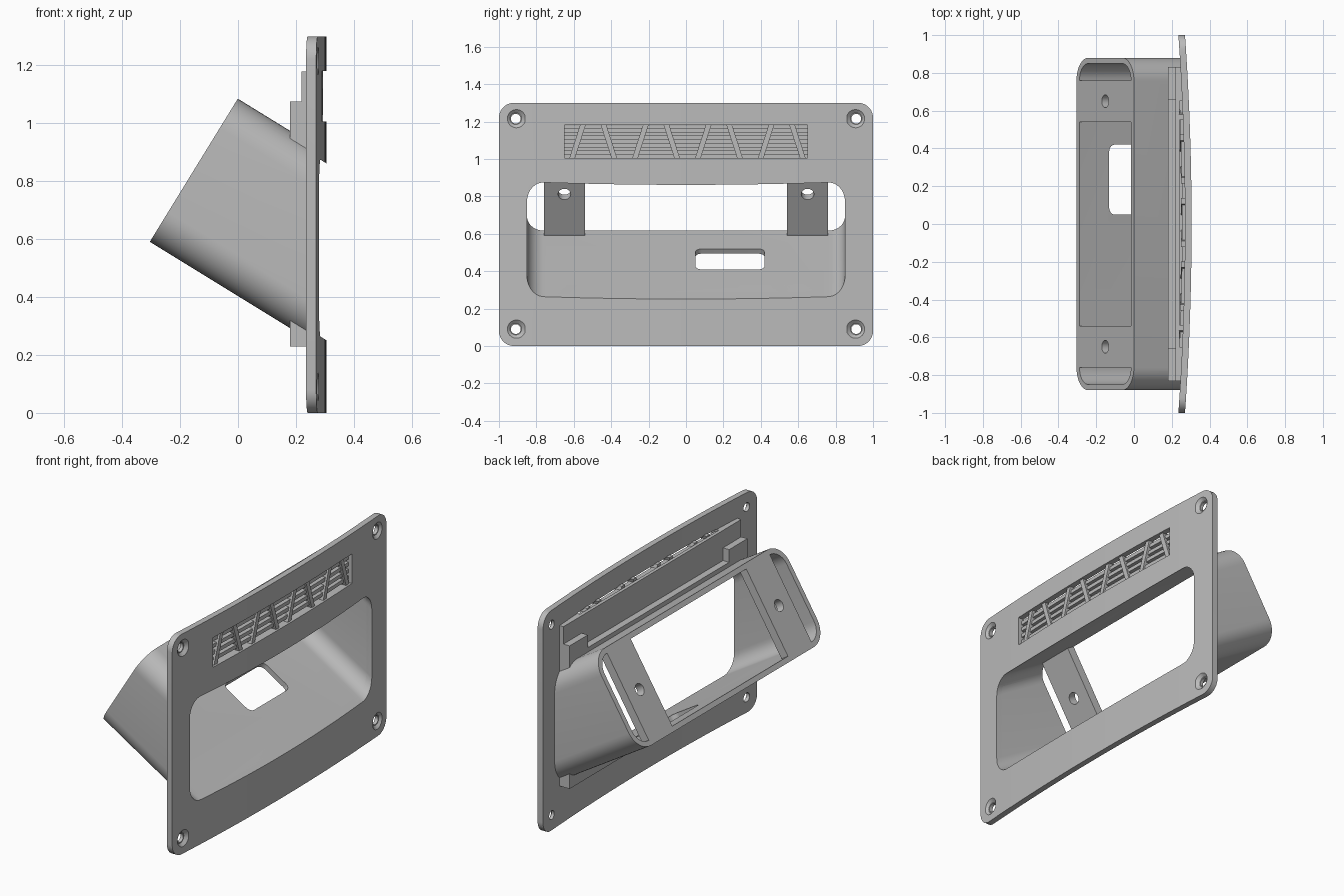
import bpy, bmesh, math
from mathutils import Vector

if "Cube" in bpy.data.objects:
    bpy.data.objects.remove(bpy.data.objects["Cube"], do_unlink=True)

grey = bpy.data.materials.new("plain grey")
grey.use_nodes = True
grey.diffuse_color = (0.5, 0.5, 0.5, 1)
grey.node_tree.nodes["Principled BSDF"].inputs["Base Color"].default_value = (0.5, 0.5, 0.5, 1)

X, Y, Z = Vector((1, 0, 0)), Vector((0, 1, 0)), Vector((0, 0, 1))
O = Vector((0, 0, 0))
# Tilted tunnel frame: depth runs forward and down, rise runs up the rear face
TILT = math.radians(31.6)
DEPTH = Vector((math.cos(TILT), 0, -math.sin(TILT)))
RISE = Vector((math.sin(TILT), 0, math.cos(TILT)))
REAR = Vector((-0.1525, 0, 0.8375))


def prism(name, pts, origin, a, b, w, taper=1.0):
    """Extrude a 2D outline lying in axes a, b along the vector w."""
    bm = bmesh.new()
    low = [bm.verts.new(origin + a * p + b * q) for p, q in pts]
    high = [bm.verts.new(origin + w + (a * p + b * q) * taper) for p, q in pts]
    bm.faces.new(low)
    bm.faces.new(high)
    n = len(pts)
    for i in range(n):
        j = (i + 1) % n
        bm.faces.new((low[i], low[j], high[j], high[i]))
    bmesh.ops.recalc_face_normals(bm, faces=bm.faces)
    me = bpy.data.meshes.new(name)
    bm.to_mesh(me)
    bm.free()
    me.materials.append(grey)
    ob = bpy.data.objects.new(name, me)
    bpy.context.collection.objects.link(ob)
    return ob


def rounded(hw, hh, r, steps=10):
    pts = []
    for k, (sx, sy) in enumerate(((1, 1), (-1, 1), (-1, -1), (1, -1))):
        for i in range(steps + 1):
            t = math.pi / 2 * (k + i / steps)
            pts.append((sx * (hw - r) + r * math.cos(t), sy * (hh - r) + r * math.sin(t)))
    return pts


def circle(r, n=32):
    return [(r * math.cos(math.tau * i / n), r * math.sin(math.tau * i / n)) for i in range(n)]


def box(name, x, y, z):
    pts = [(x[0], y[0]), (x[1], y[0]), (x[1], y[1]), (x[0], y[1])]
    return prism(name, pts, Z * z[0], X, Y, Z * (z[1] - z[0]))


def bowed(name, back, front, half, z, flat_front=False):
    """Slab that bows toward +x in the middle of its width."""
    ys = [half * (i / 20 - 1) for i in range(41)]
    bow = lambda y: -0.035 * y * y
    pts = [(back + bow(y), y) for y in ys]
    pts += [(front + (0 if flat_front else bow(y)), y) for y in reversed(ys)]
    return prism(name, pts, Z * z[0], X, Y, Z * (z[1] - z[0]))


def combine(ob, cutter, op="DIFFERENCE", keep=True):
    mod = ob.modifiers.new("cut", "BOOLEAN")
    mod.operation, mod.object, mod.solver = op, cutter, "EXACT"
    bpy.context.view_layer.objects.active = ob
    bpy.ops.object.modifier_apply(modifier=mod.name)
    if not keep:
        bpy.data.objects.remove(cutter, do_unlink=True)


# Shared cutters
bore = prism("bore_cutter", rounded(0.85, 0.26, 0.09), REAR - DEPTH * 0.1, Y, RISE, DEPTH * 1.2)
ahead = bowed("front_cutter", 0.288, 1.5, 1.2, (-1, 2), True)
vent = box("vent_cutter", (0.24, 0.6), (-0.65, 0.65), (1.005, 1.18))
cutters = [bore, ahead, vent]
parts = []

# Bowed face plate with rounded corners, main opening and vent
plate = bowed("face_plate", 0.27, 0.305, 1.0, (0, 1.3))
combine(plate, prism("outline", rounded(1.0, 0.65, 0.08), Z * 0.65, Y, Z, X), "INTERSECT", False)
combine(plate, bore)
combine(plate, vent)

# Countersunk corner screw holes
for sy in (-1, 1):
    for z in (0.09, 1.215):
        at = Vector((0, sy * 0.91, z))
        combine(plate, prism("screw", circle(0.026), at, Y, Z, X), keep=False)
        combine(plate, prism("sink", circle(0.052), at + X * 0.279, Y, Z, X * -0.018, 0.6), keep=False)
parts.append(plate)

# Tilted tunnel with a cable hole in its floor
tunnel = prism("tunnel", rounded(0.88, 0.29, 0.12), REAR, Y, RISE, DEPTH)
combine(tunnel, bore)
combine(tunnel, ahead)
hole_at = REAR + DEPTH * 0.29 + Y * 0.235 - RISE * 0.4
combine(tunnel, prism("cable", rounded(0.185, 0.105, 0.035), hole_at, Y, DEPTH, RISE * 0.3), keep=False)
parts.append(tunnel)

# Rear mounting brackets with a bolt hole each
for side, sy in (("left", 1), ("right", -1)):
    pts = [(-0.11, -0.265), (0.11, -0.265), (0.11, 0.265), (-0.11, 0.265)]
    at = REAR + Y * 0.65 * sy
    bracket = prism(side + "_bracket", pts, at, Y, RISE, DEPTH * 0.05)
    combine(bracket, prism("bolt", circle(0.034), at - DEPTH * 0.1, Y, RISE, DEPTH * 0.3), keep=False)
    parts.append(bracket)

# Stiffening ledges and end blocks behind the plate
for name, y, z in (("upper_ledge", (-0.83, 0.83), (0.90, 1.0)),
                   ("lower_ledge", (-0.83, 0.83), (0.23, 0.36)),
                   ("left_block", (0.66, 0.83), (0.99, 1.075)),
                   ("right_block", (-0.83, -0.66), (0.99, 1.075))):
    ledge = box(name, (0.18, 0.4), y, z)
    combine(ledge, ahead)
    combine(ledge, bore)
    parts.append(ledge)

# Closed strip behind the vent
strip = box("vent_backing", (0.22, 0.4), (-0.83, 0.83), (0.995, 1.178))
combine(strip, ahead)
combine(strip, vent)
parts.append(strip)

# Horizontal vent slats
for i in range(4):
    z = 1.022 + i * 0.04
    parts.append(bowed("vent_slat", 0.255, 0.282, 0.65, (z, z + 0.022)))

# Zigzag vent bars
for i in range(8):
    y, lean = -0.58 + i * 0.168, 0.03 * (-1) ** i
    pts = [(y - lean - 0.015, 1.0), (y - lean + 0.015, 1.0), (y + lean + 0.015, 1.185), (y + lean - 0.015, 1.185)]
    bar = prism("vent_bar", pts, O, Y, Z, X)
    combine(bar, bowed("bar_depth", 0.25, 0.293, 1, (0.9, 1.3)), "INTERSECT", False)
    parts.append(bar)

for cutter in cutters:
    bpy.data.objects.remove(cutter, do_unlink=True)

# Smooth curves, sharp corners
bpy.ops.object.select_all(action="DESELECT")
for part in parts:
    part.select_set(True)
bpy.context.view_layer.objects.active = plate
bpy.ops.object.shade_smooth_by_angle(angle=math.radians(30))
